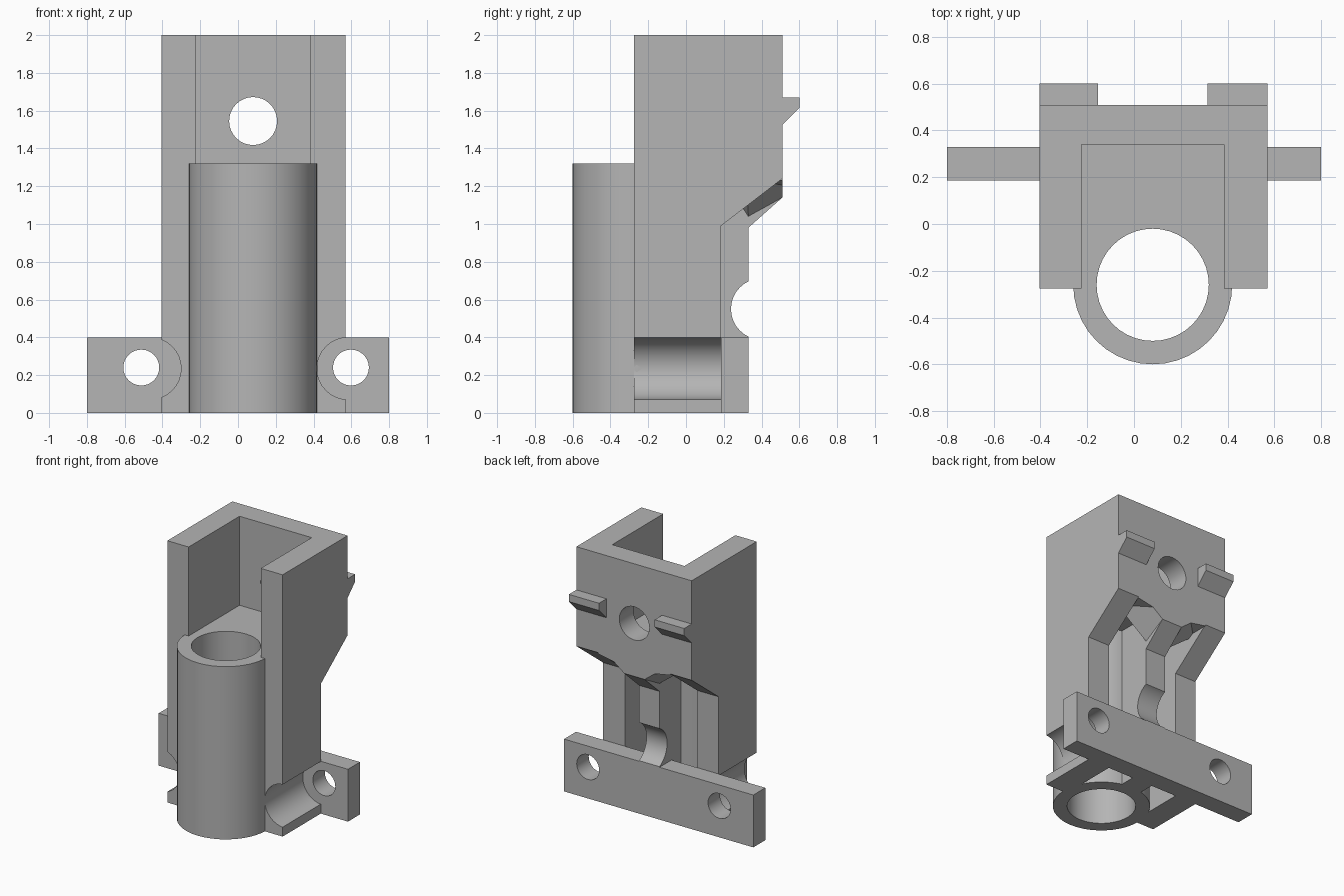
import bpy, bmesh, math
from mathutils import Vector

cube = bpy.data.objects.get("Cube")
if cube:
    bpy.data.objects.remove(cube, do_unlink=True)

GREY = (0.46, 0.46, 0.46, 1)
mat = bpy.data.materials.new("plain grey")
mat.use_nodes = True
mat.diffuse_color = GREY
mat.node_tree.nodes["Principled BSDF"].inputs["Base Color"].default_value = GREY

AXIS_X = 0.08                       # centre line of the tube and rib
X0, X1 = -0.405, 0.57               # outer faces of the walls
IN0, IN1 = -0.225, 0.385            # inner faces of the walls
FRONT, BACK = -0.275, 0.51
FLOOR = 1.32                        # tube top and channel floor


def add(name, bm):
    bmesh.ops.recalc_face_normals(bm, faces=bm.faces)
    mesh = bpy.data.meshes.new(name)
    bm.to_mesh(mesh)
    bm.free()
    mesh.materials.append(mat)
    ob = bpy.data.objects.new(name, mesh)
    bpy.context.collection.objects.link(ob)
    return ob


def prism(name, profile, xa, xb):
    """Extrude a (y, z) profile from xa to xb."""
    bm = bmesh.new()
    face = bm.faces.new([bm.verts.new((xa, y, z)) for y, z in profile])
    ext = bmesh.ops.extrude_face_region(bm, geom=[face])["geom"]
    verts = [v for v in ext if isinstance(v, bmesh.types.BMVert)]
    bmesh.ops.translate(bm, vec=(xb - xa, 0, 0), verts=verts)
    return add(name, bm)


def box(name, xa, xb, ya, yb, za, zb):
    return prism(name, [(ya, za), (yb, za), (yb, zb), (ya, zb)], xa, xb)


def hull(name, points):
    bm = bmesh.new()
    for p in points:
        bm.verts.new(p)
    bmesh.ops.convex_hull(bm, input=bm.verts)
    return add(name, bm)


def rod(name, start, end, r, sides=32):
    a, b = Vector(start), Vector(end)
    bm = bmesh.new()
    bmesh.ops.create_cone(bm, cap_ends=True, segments=sides,
                          radius1=r, radius2=r, depth=(b - a).length)
    turn = (b - a).to_track_quat('Z', 'Y').to_matrix()
    bmesh.ops.rotate(bm, matrix=turn, verts=bm.verts)
    bmesh.ops.translate(bm, vec=(a + b) / 2, verts=bm.verts)
    return add(name, bm)


def combine(target, other, operation='DIFFERENCE'):
    mod = target.modifiers.new("combine", 'BOOLEAN')
    mod.operation, mod.solver, mod.object = operation, 'EXACT', other
    bpy.context.view_layer.objects.active = target
    bpy.ops.object.modifier_apply(modifier=mod.name)
    bpy.data.objects.remove(other, do_unlink=True)


# Core between the walls, with its rear outline stepping in below the back wall
core = prism("housing", [(FRONT, 0), (0.33, 0), (0.33, 0.98), (BACK, 1.14),
                         (BACK, 2), (FRONT, 2)], IN0, IN1)
combine(core, box("channel_cut", IN0 - 0.1, IN1 + 0.1, -0.5, 0.34, FLOOR, 2.2))

# Pockets either side of the central rib, with folded roofs
for wall, side in ((IN0, -1), (IN1, 1)):
    w, r = wall + side * 0.05, AXIS_X + side * 0.087
    inner = [(x, y, -0.1) for x in (w, r) for y in (-0.4, 0.33)]
    inner += [(w, -0.4, 1.24), (w, 0.33, 1.24), (r, -0.4, 1.24),
              (r, 0.2, 1.24), (r, 0.33, 1.04)]
    rear = [(x, y, -0.1) for x in (w, r) for y in (0.32, 0.6)]
    rear += [(w, 0.32, 1.24), (w, 0.6, 1.24), (r, 0.32, 1.035),
             (r, BACK, 1.14), (r, 0.6, 1.19)]
    combine(core, hull("pocket_cut", inner))
    combine(core, hull("pocket_cut", rear))

# Round notch across the rib
combine(core, rod("notch_cut", (-0.3, 0.4, 0.55), (0.5, 0.4, 0.55), 0.162))
combine(core, rod("bore_cut", (AXIS_X, -0.26, -0.1), (AXIS_X, -0.26, 1.5), 0.29))

# Side walls with a screw channel in the foot of each
wall_profile = [(FRONT, 0), (0.185, 0), (0.185, 0.99), (BACK, 1.24),
                (BACK, 2), (FRONT, 2)]
for xa, xb, groove_x in ((X0, IN0, -0.465), (IN1, X1, 0.582)):
    wall = prism("side_wall", wall_profile, xa, xb)
    combine(wall, rod("groove_cut", (groove_x, -0.5, 0.235),
                      (groove_x, 0.5, 0.235), 0.164))
    combine(core, wall, 'UNION')

# Hole through the back wall
combine(core, rod("hole_cut", (AXIS_X, 0.1, 1.545), (AXIS_X, 0.8, 1.545), 0.127))

# Front tube
tube = rod("front_tube", (AXIS_X, -0.26, 0), (AXIS_X, -0.26, FLOOR), 0.34, 40)
combine(tube, rod("bore_cut", (AXIS_X, -0.26, -0.1), (AXIS_X, -0.26, 1.5), 0.24, 40))

# Mounting plate with two screw holes
plate = box("mounting_plate", -0.8, 0.8, 0.185, 0.33, 0, 0.4)
for x in (-0.512, 0.598):
    combine(plate, rod("screw_cut", (x, 0, 0.24), (x, 0.6, 0.24), 0.095))

# Rear hooks
hook_profile = [(BACK - 0.02, 1.505), (0.6, 1.615), (0.6, 1.67), (BACK - 0.02, 1.67)]
hooks = [prism("right_hook", hook_profile, X0, -0.155),
         prism("left_hook", hook_profile, 0.315, X1)]

# Smooth the round surfaces, keep the edges sharp
bpy.ops.object.select_all(action='DESELECT')
for ob in (core, tube, plate, *hooks):
    ob.select_set(True)
bpy.context.view_layer.objects.active = core
bpy.ops.object.shade_smooth_by_angle(angle=math.radians(25))
